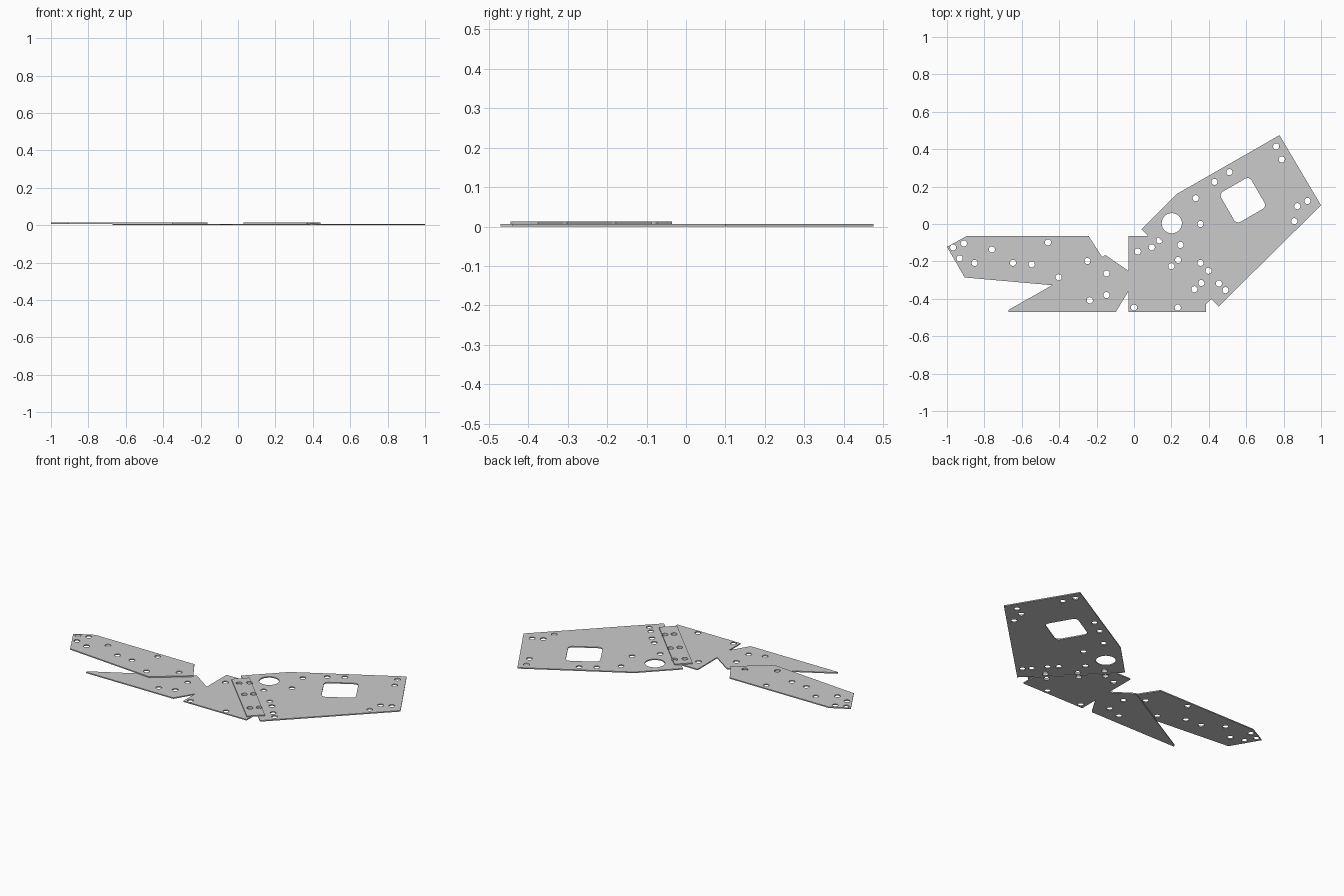
import bpy
from math import cos, sin, pi, radians
from mathutils import Vector

cube = bpy.data.objects.get("Cube")
if cube:
    bpy.data.objects.remove(cube, do_unlink=True)

THICK = 0.0066       # sheet thickness
HOLE = 0.0165        # rivet hole radius


def circle(center, radius, sides=24):
    return [(center[0] + radius * cos(2 * pi * i / sides),
             center[1] + radius * sin(2 * pi * i / sides)) for i in range(sides)]


def rounded_square(center, side, radius, turn, steps=6):
    points = []
    inset = side / 2 - radius
    for quarter in range(4):
        diagonal = turn + pi / 4 + quarter * pi / 2
        corner = Vector((cos(diagonal), sin(diagonal))) * inset * 2 ** 0.5
        for i in range(steps + 1):
            a = diagonal - pi / 4 + i / steps * pi / 2
            points.append((center[0] + corner.x + radius * cos(a),
                           center[1] + corner.y + radius * sin(a)))
    return points


def plate(name, outline, holes, layer=0, cutouts=()):
    """Flat sheet made from a filled outline with holes, on a given layer."""
    curve = bpy.data.curves.new(name, 'CURVE')
    curve.dimensions = '2D'
    curve.fill_mode = 'BOTH'
    curve.extrude = THICK / 2
    loops = [outline, *cutouts] + [circle(h, HOLE) for h in holes]
    for loop in loops:
        spline = curve.splines.new('POLY')
        spline.points.add(len(loop) - 1)
        for point, (x, y) in zip(spline.points, loop):
            point.co = (x, y, 0, 1)
        spline.use_cyclic_u = True
    obj = bpy.data.objects.new(name, curve)
    obj.location.z = THICK * (layer + 0.5)
    bpy.context.collection.objects.link(obj)
    bpy.ops.object.select_all(action='DESELECT')
    obj.select_set(True)
    bpy.context.view_layer.objects.active = obj
    bpy.ops.object.convert(target='MESH')
    obj = bpy.context.view_layer.objects.active
    bpy.ops.object.mode_set(mode='EDIT')
    bpy.ops.mesh.select_all(action='SELECT')
    bpy.ops.mesh.remove_doubles(threshold=0.0001)
    bpy.ops.mesh.normals_make_consistent(inside=False)
    bpy.ops.object.mode_set(mode='OBJECT')
    bpy.ops.object.shade_smooth_by_angle(angle=radians(30))
    return obj


# Rivet pairs that join the strip to the two plates below it
wide_rivets = [(0.136, -0.087), (0.236, -0.192), (0.36, -0.315)]
middle_rivets = [(0.095, -0.125), (0.2, -0.226), (0.323, -0.349)]

# Wide plate with a round hole and a window
plate("wide_plate",
      [(0.04, -0.028), (0.228, 0.16), (0.778, 0.475), (1, 0.1), (0.453, -0.44)],
      wide_rivets + [
          (0.76, 0.415), (0.79, 0.345), (0.51, 0.277), (0.43, 0.225),
          (0.33, 0.138), (0.355, 0), (0.927, 0.123), (0.873, 0.095),
          (0.857, 0.015), (0.248, -0.112), (0.355, -0.208),
          (0.398, -0.25), (0.454, -0.318), (0.489, -0.354)],
      cutouts=[circle((0.202, 0.004), 0.054, 40),
               rounded_square((0.582, 0.127), 0.187, 0.025, radians(30))])

# Middle plate, cut along the diagonal seam
plate("middle_plate",
      [(-0.03, -0.065), (0.07, -0.065), (0.385, -0.38), (0.385, -0.47), (-0.03, -0.47)],
      middle_rivets + [(0.02, -0.147), (0, -0.447), (0.234, -0.447)])

# Joining strip laid over the seam
plate("joining_strip",
      [(0.03, -0.105), (0.1, -0.035), (0.44, -0.375), (0.37, -0.445)],
      wide_rivets + middle_rivets, layer=1)

# Pointed plate beside the middle one
plate("pointed_plate",
      [(-0.153, -0.166), (-0.03, -0.25), (-0.03, -0.36), (-0.097, -0.47),
       (-0.672, -0.47), (-0.672, -0.46)],
      [(-0.147, -0.264), (-0.147, -0.38), (-0.236, -0.408)])

# Long arm lapped over the pointed plate
plate("arm_plate",
      [(-1, -0.122), (-0.895, -0.065), (-0.242, -0.065), (-0.163, -0.188),
       (-0.35, -0.335), (-0.905, -0.286)],
      [(-0.967, -0.125), (-0.91, -0.104), (-0.932, -0.184), (-0.852, -0.208),
       (-0.76, -0.136), (-0.647, -0.208), (-0.547, -0.216), (-0.46, -0.098),
       (-0.403, -0.285), (-0.249, -0.198)], layer=1)
